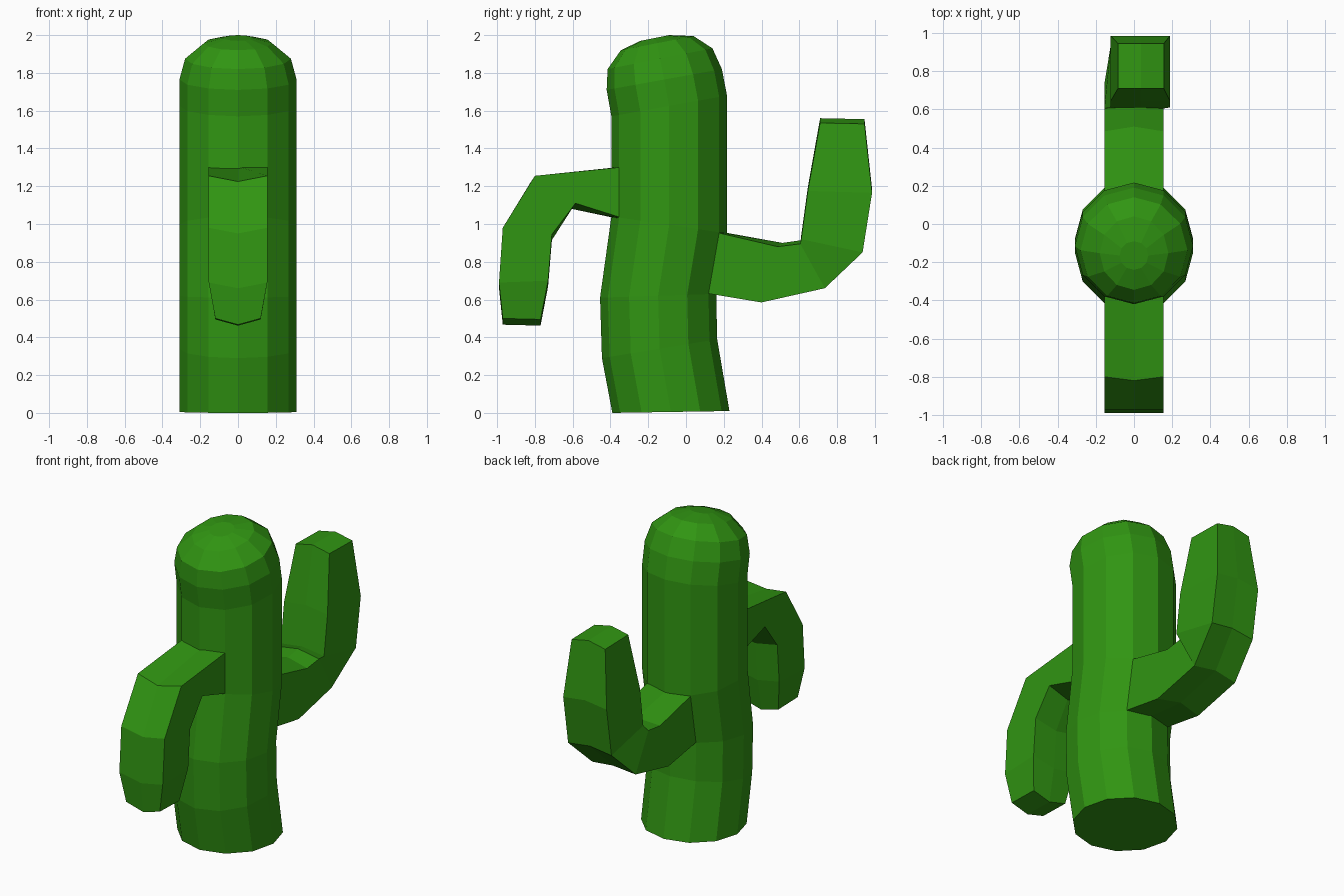
import bpy, bmesh, math

if "Cube" in bpy.data.objects:
    bpy.data.objects.remove(bpy.data.objects["Cube"])

green = bpy.data.materials.new("cactus_green")
green.diffuse_color = (0.03, 0.3, 0.006, 1)
green.use_nodes = True
green.node_tree.nodes["Principled BSDF"].inputs["Base Color"].default_value = green.diffuse_color


def loft(name, sections, cap_quads=False):
    """Skin a list of matching closed sections and cap both ends."""
    bm = bmesh.new()
    rings = [[bm.verts.new(p) for p in s] for s in sections]
    n = len(rings[0])
    for a, b in zip(rings, rings[1:]):
        for i in range(n):
            j = (i + 1) % n
            bm.faces.new((a[i], a[j], b[j], b[i]))
    for r in (rings[0], rings[-1]):
        if cap_quads:
            bm.faces.new((r[0], r[1], r[4], r[5]))
            bm.faces.new((r[1], r[2], r[3], r[4]))
        else:
            bm.faces.new(r)
    bmesh.ops.recalc_face_normals(bm, faces=bm.faces[:])
    me = bpy.data.meshes.new(name)
    bm.to_mesh(me)
    bm.free()
    me.materials.append(green)
    ob = bpy.data.objects.new(name, me)
    bpy.context.collection.objects.link(ob)
    return ob


def trunk_ring(yf, zf, yb, zb, rx):
    """12-sided ring tilted between its front and back points."""
    pts = []
    for k in range(12):
        a = k * math.tau / 12
        t = (1 + math.sin(a)) / 2
        pts.append((rx * math.cos(a), yf + (yb - yf) * t, zf + (zb - zf) * t))
    return pts


def arm_section(yo, zo, yi, zi, dy, dz, cx=0.0, w=0.155):
    """Six points: outer and inner edge, middle points pushed along the arm."""
    return [(cx - w, yo, zo), (cx, yo + dy, zo + dz), (cx + w, yo, zo),
            (cx + w, yi, zi), (cx, yi + dy, zi + dz), (cx - w, yi, zi)]


# Trunk with rounded top
loft("trunk", [trunk_ring(*r) for r in (
    (-0.39, 0.0, 0.23, 0.01, 0.31),
    (-0.445, 0.29, 0.165, 0.39, 0.31),
    (-0.455, 0.61, 0.16, 0.63, 0.31),
    (-0.395, 1.04, 0.217, 0.95, 0.31),
    (-0.395, 1.57, 0.217, 1.68, 0.31),
    (-0.42, 1.71, 0.19, 1.82, 0.31),
    (-0.415, 1.82, 0.14, 1.93, 0.28),
    (-0.345, 1.92, 0.04, 1.995, 0.18),
    (-0.24, 1.97, -0.09, 2.0, 0.075))])

# Front arm, drooping
loft("front_arm", [arm_section(*s) for s in (
    (-0.30, 1.305, -0.30, 1.02, -0.02, 0),
    (-0.80, 1.255, -0.585, 1.11, -0.02, -0.03),
    (-0.97, 0.98, -0.71, 0.945, 0, -0.03),
    (-0.99, 0.69, -0.73, 0.70, 0, -0.03),
    (-0.97, 0.50, -0.77, 0.495, 0, -0.033, 0, 0.12))], True)

# Back arm, raised
loft("back_arm", [arm_section(*s) for s in (
    (0.08, 0.638, 0.12, 0.965, 0.03, 0),
    (0.40, 0.585, 0.485, 0.88, 0.025, 0.02),
    (0.735, 0.66, 0.605, 0.895, 0.01, 0.02),
    (0.935, 0.85, 0.61, 0.92, 0, 0.02, 0.033),
    (0.985, 1.165, 0.645, 1.175, 0, 0.02, 0.033),
    (0.945, 1.53, 0.71, 1.535, 0, 0.025, 0.036, 0.12))], True)
